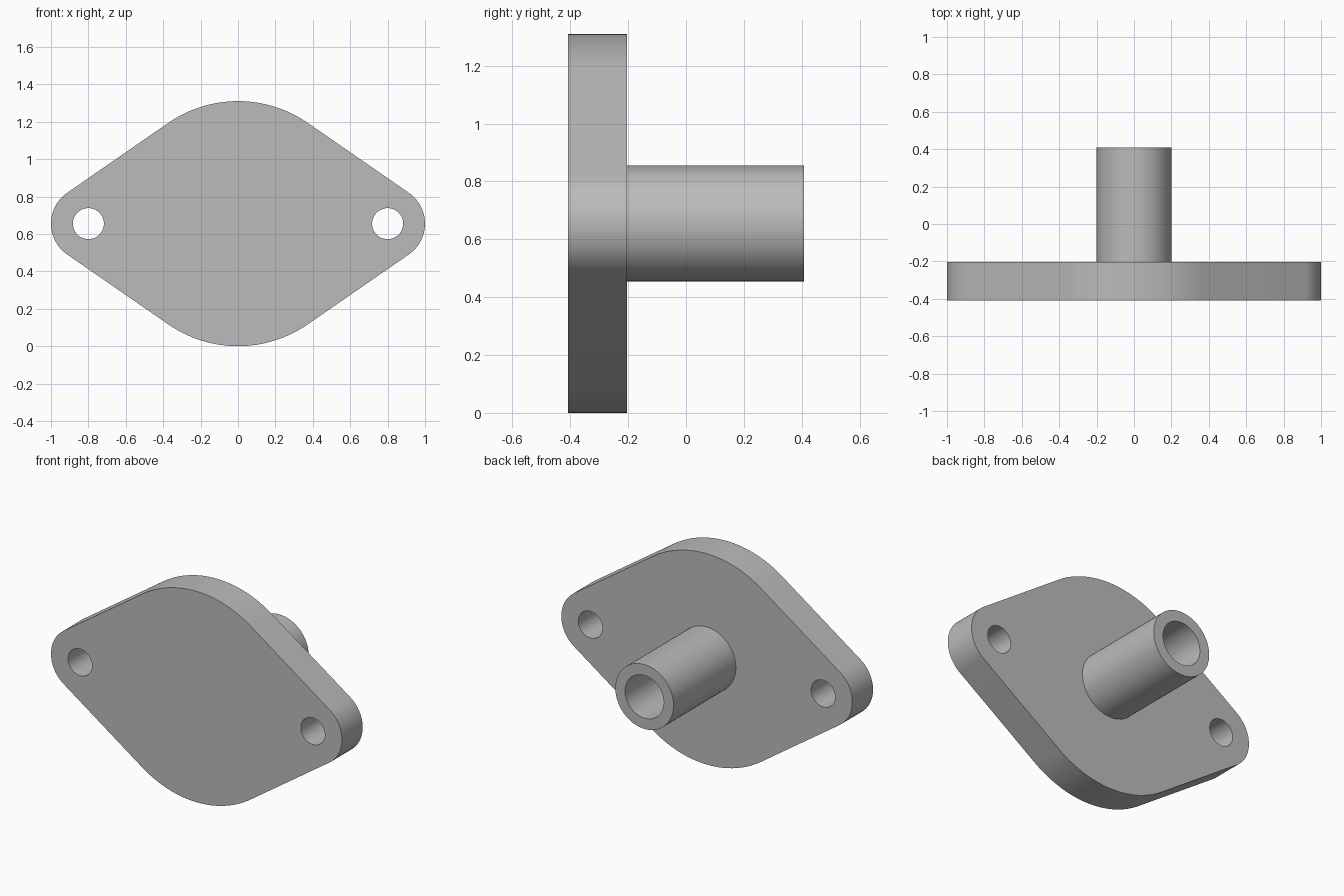
import bpy
import bmesh
import math
from mathutils import Matrix, Vector

cube = bpy.data.objects.get("Cube")
if cube:
    bpy.data.objects.remove(cube)

MID_Z = 0.655
FRONT, BACK, TUBE_END = -0.408, -0.204, 0.408
HUB_R, EAR_R, EAR_X, HOLE_R = 0.655, 0.2, 0.8, 0.083
TUBE_R, BORE_R = 0.2, 0.133

grey = bpy.data.materials.new("plain grey")
grey.use_nodes = True
colour = (0.5, 0.5, 0.5, 1)
grey.diffuse_color = colour
grey.node_tree.nodes["Principled BSDF"].inputs["Base Color"].default_value = colour


def make_object(name, bm):
    bmesh.ops.recalc_face_normals(bm, faces=bm.faces)
    mesh = bpy.data.meshes.new(name)
    bm.to_mesh(mesh)
    bm.free()
    mesh.materials.append(grey)
    obj = bpy.data.objects.new(name, mesh)
    bpy.context.collection.objects.link(obj)
    return obj


def smooth(obj):
    bpy.ops.object.select_all(action="DESELECT")
    obj.select_set(True)
    bpy.context.view_layer.objects.active = obj
    bpy.ops.object.shade_smooth_by_angle(angle=math.radians(30))


def arc(cx, radius, start, end, steps):
    """Points of an arc in the plate's plane."""
    angles = [start + (end - start) * i / steps for i in range(steps + 1)]
    return [Vector((cx + radius * math.cos(a), FRONT, MID_Z + radius * math.sin(a)))
            for a in angles]


# Flange plate: a large hub arc joined by tangents to two small ear arcs
t = math.acos((HUB_R - EAR_R) / EAR_X)
outline = (arc(EAR_X, EAR_R, -t, t, 24)
           + arc(0, HUB_R, t, math.pi - t, 32)
           + arc(-EAR_X, EAR_R, math.pi - t, math.pi + t, 24)
           + arc(0, HUB_R, math.pi + t, 2 * math.pi - t, 32))
bm = bmesh.new()
face = bm.faces.new([bm.verts.new(p) for p in outline])
side = bmesh.ops.extrude_face_region(bm, geom=[face], use_keep_orig=True)
moved = [v for v in side["geom"] if isinstance(v, bmesh.types.BMVert)]
bmesh.ops.translate(bm, verts=moved, vec=(0, BACK - FRONT, 0))
plate = make_object("flange_plate", bm)

# Bolt holes through the ears
bm = bmesh.new()
for x in (-EAR_X, EAR_X):
    place = Matrix.Translation((x, FRONT, MID_Z)) @ Matrix.Rotation(math.pi / 2, 4, "X")
    bmesh.ops.create_cone(bm, cap_ends=True, segments=48, radius1=HOLE_R,
                          radius2=HOLE_R, depth=1, matrix=place)
cutter = make_object("bolt_hole_cutter", bm)
cutter.hide_render = True
cut = plate.modifiers.new("bolt holes", "BOOLEAN")
cut.object = cutter
cut.solver = "EXACT"
bpy.context.view_layer.objects.active = plate
bpy.ops.object.modifier_apply(modifier=cut.name)
bpy.data.objects.remove(cutter)
smooth(plate)

# Hollow tube on the back, its bore ending at the plate
bm = bmesh.new()
profile = [(TUBE_R, BACK), (TUBE_R, TUBE_END), (BORE_R, TUBE_END), (BORE_R, BACK)]
verts = [bm.verts.new((r, y, MID_Z)) for r, y in profile]
edges = [bm.edges.new(pair) for pair in zip(verts, verts[1:] + verts[:1])]
bmesh.ops.spin(bm, geom=verts + edges, cent=(0, 0, MID_Z), axis=(0, 1, 0),
               angle=2 * math.pi, steps=64, use_merge=True)
bmesh.ops.remove_doubles(bm, verts=bm.verts, dist=0.0001)
smooth(make_object("tube", bm))
